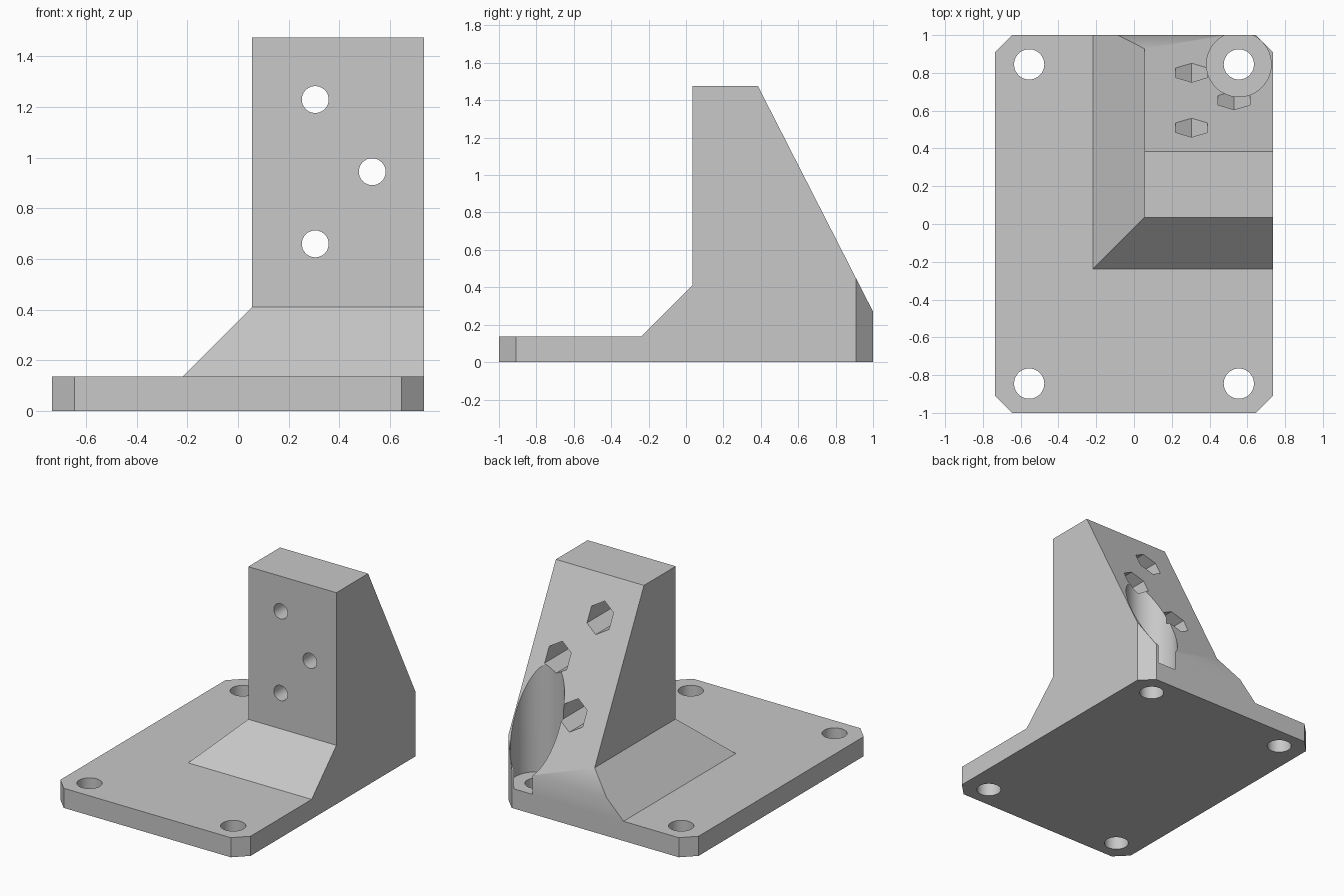
import bpy, bmesh, math
from mathutils import Matrix, Vector

cube = bpy.data.objects.get("Cube")
if cube:
    bpy.data.objects.remove(cube, do_unlink=True)

grey = bpy.data.materials.new("plain grey")
grey.use_nodes = True
colour = (0.58, 0.58, 0.58, 1)
grey.diffuse_color = colour
grey.node_tree.nodes["Principled BSDF"].inputs["Base Color"].default_value = colour


def loft(name, rings):
    """Closed solid through a stack of equal-sized point rings."""
    bm = bmesh.new()
    loops = [[bm.verts.new(p) for p in ring] for ring in rings]
    for low, high in zip(loops, loops[1:]):
        for i in range(len(low)):
            j = (i + 1) % len(low)
            bm.faces.new((low[i], low[j], high[j], high[i]))
    bm.faces.new(loops[0][::-1])
    bm.faces.new(loops[-1])
    bmesh.ops.recalc_face_normals(bm, faces=bm.faces)
    mesh = bpy.data.meshes.new(name)
    bm.to_mesh(mesh)
    bm.free()
    mesh.materials.append(grey)
    obj = bpy.data.objects.new(name, mesh)
    bpy.context.collection.objects.link(obj)
    return obj


def rect(x0, x1, y0, y1, z):
    return [(x0, y0, z), (x1, y0, z), (x1, y1, z), (x0, y1, z)]


def rod(name, start, end, radius, sides=64):
    """Round or many-sided bar between two points along y or z."""
    a, b = Vector(start), Vector(end)
    along_y = abs(b.y - a.y) > abs(b.z - a.z)
    turn = Matrix.Rotation(math.pi / 2, 3, 'X') if along_y else Matrix.Identity(3)
    ring = [turn @ Vector((radius * math.sin(math.tau * i / sides),
                           radius * math.cos(math.tau * i / sides), 0))
            for i in range(sides)]
    return loft(name, [[a + p for p in ring], [b + p for p in ring]])


def combine(target, tool, operation):
    tool.hide_render = True
    mod = target.modifiers.new("combine", 'BOOLEAN')
    mod.operation = operation
    mod.solver = 'EXACT'
    mod.object = tool
    bpy.ops.object.select_all(action='DESELECT')
    bpy.context.view_layer.objects.active = target
    target.select_set(True)
    bpy.ops.object.modifier_apply(modifier=mod.name)
    bpy.data.objects.remove(tool, do_unlink=True)


# Base plate, oversized until trimmed
W, CH, PLATE, TOP = 0.735, 0.09, 0.137, 1.475
bracket = loft("mounting_bracket", [rect(-2, 2, -2, 2, 0), rect(-2, 2, -2, 2, PLATE)])

# Upright block with a sloped foot on its front and right sides
TX, TY, FOOT = 0.055, 0.035, 0.41
flare = FOOT - 0.05
upright = loft("upright", [rect(TX - flare, 1.5, TY - flare, 1.5, 0.05),
                           rect(TX, 1.5, TY, 1.5, FOOT),
                           rect(TX, 1.5, TY, 1.5, TOP)])
combine(bracket, upright, 'UNION')

# Footprint with clipped corners
outline = [(W, 1 - CH), (W - CH, 1), (CH - W, 1), (-W, 1 - CH),
           (-W, CH - 1), (CH - W, -1), (W - CH, -1), (W, CH - 1)]
footprint = loft("footprint", [[(x, y, z) for x, y in outline] for z in (-0.5, 2)])
combine(bracket, footprint, 'INTERSECT')

# Sloped back
SY, slope = 0.385, (TOP - 0.27) / (1 - 0.385)
side = [(SY - 0.5 / slope, TOP + 0.5), (1.2, TOP - (1.2 - SY) * slope), (1.2, TOP + 0.5)]
wedge = loft("back_wedge", [[(x, y, z) for y, z in side] for x in (-2, 2)])
combine(bracket, wedge, 'DIFFERENCE')

# Plate holes, with a deep counterbore under the slope
HX, HY = 0.555, 0.845
combine(bracket, rod("counterbore", (HX, HY, PLATE), (HX, HY, 2), 0.171, 96), 'DIFFERENCE')
for x in (-HX, HX):
    for y in (-HY, HY):
        combine(bracket, rod("plate_hole", (x, y, -0.3), (x, y, 0.3), 0.08), 'DIFFERENCE')

# Bolt holes through the upright, with nut pockets from the back
for x, z in ((0.305, 1.23), (0.53, 0.945), (0.305, 0.66)):
    combine(bracket, rod("nut_pocket", (x, 0.22, z), (x, 1.3, z), 0.098, 6), 'DIFFERENCE')
    combine(bracket, rod("bolt_hole", (x, -0.5, z), (x, 0.3, z), 0.053), 'DIFFERENCE')

bpy.ops.object.shade_smooth_by_angle(angle=math.radians(30))
